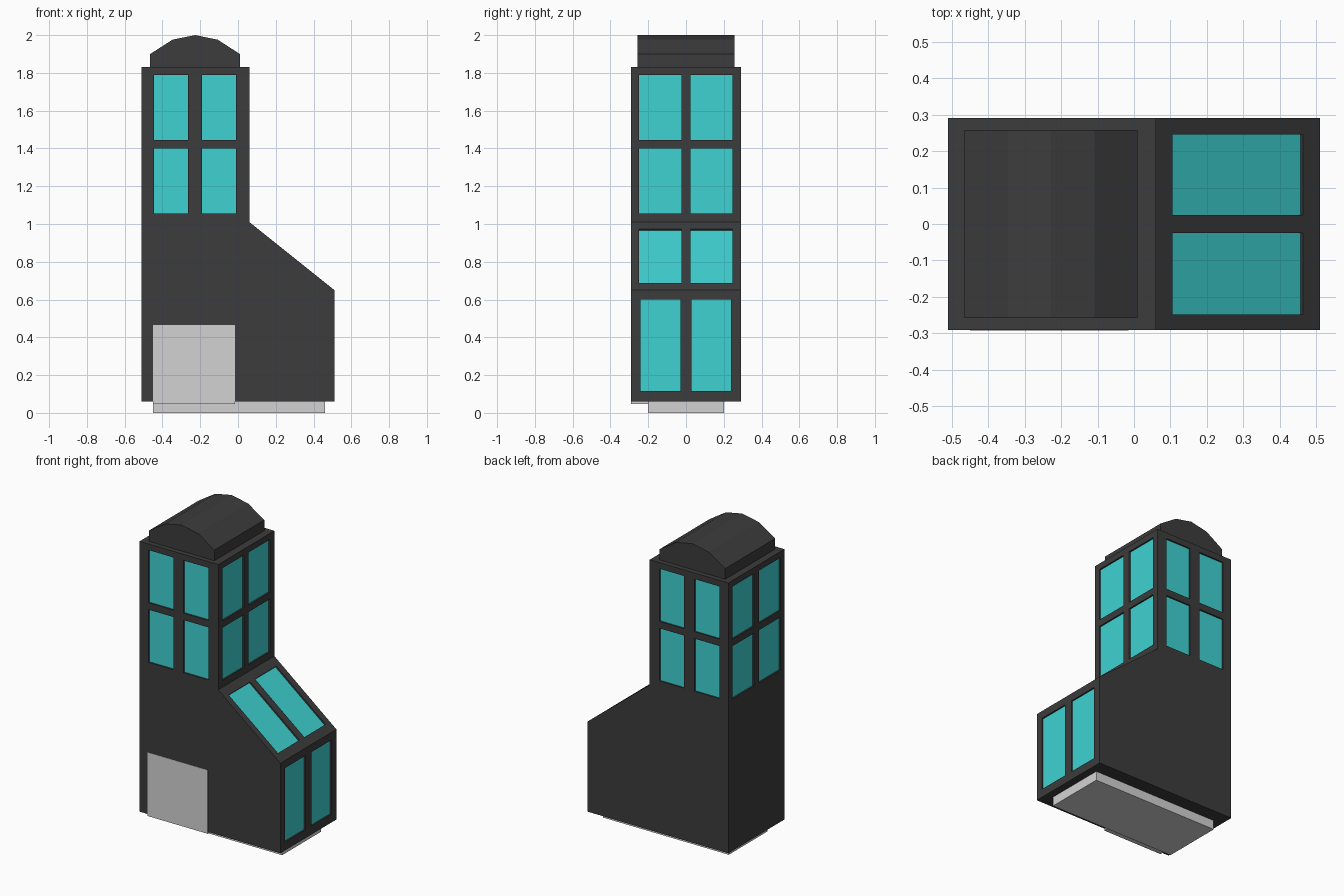
import bpy, bmesh
from mathutils import Vector

if "Cube" in bpy.data.objects:
    bpy.data.objects.remove(bpy.data.objects["Cube"])


def material(name, rgb):
    m = bpy.data.materials.new(name)
    m.diffuse_color = (*rgb, 1)
    m.use_nodes = True
    m.node_tree.nodes["Principled BSDF"].inputs["Base Color"].default_value = m.diffuse_color
    return m


DARK = material("charcoal", (0.045, 0.045, 0.045))
GLASS = material("turquoise_glass", (0.05, 0.65, 0.65))
PALE = material("pale_grey", (0.65, 0.65, 0.65))
RECESS = 0.01


def finish(name, bm, *mats):
    bmesh.ops.remove_doubles(bm, verts=bm.verts, dist=1e-5)
    mesh = bpy.data.meshes.new(name)
    bm.to_mesh(mesh)
    bm.free()
    for m in mats:
        mesh.materials.append(m)
    obj = bpy.data.objects.new(name, mesh)
    bpy.context.collection.objects.link(obj)
    return obj


def face(bm, points, mat=0):
    f = bm.faces.new([bm.verts.new(p) for p in points])
    f.material_index = mat
    return f


def prism(name, profile, y0, y1, mat):
    """Extrude an x-z profile along y."""
    bm = bmesh.new()
    f = face(bm, [(x, y0, z) for x, z in profile])
    ext = bmesh.ops.extrude_face_region(bm, geom=[f])["geom"]
    bmesh.ops.translate(bm, vec=(0, y1 - y0, 0),
                        verts=[v for v in ext if isinstance(v, bmesh.types.BMVert)])
    bmesh.ops.recalc_face_normals(bm, faces=bm.faces)
    return finish(name, bm, mat)


def box(name, x0, x1, y0, y1, z0, z1, mat):
    return prism(name, [(x0, z0), (x1, z0), (x1, z1), (x0, z1)], y0, y1, mat)


def window_wall(bm, at, us, vs):
    """Wall divided by cut lines; odd cells in both directions are sunk panes."""
    at_v = lambda u, v: Vector(at(u, v))
    o = at_v(us[0], vs[0])
    n = (at_v(us[-1], vs[0]) - o).cross(at_v(us[0], vs[-1]) - o).normalized()
    for i in range(len(us) - 1):
        for j in range(len(vs) - 1):
            rim = [at_v(us[i + a], vs[j + b]) for a, b in ((0, 0), (1, 0), (1, 1), (0, 1))]
            if i % 2 and j % 2:
                pane = [p - n * RECESS for p in rim]
                face(bm, pane, 1)
                for k in range(4):
                    m = (k + 1) % 4
                    face(bm, [rim[k], rim[m], pane[m], pane[k]])
            else:
                face(bm, rim)


# Main body: tower with a sloping glazed wing
X0, XT, X1, Y = -0.51, 0.06, 0.51, 0.29
ZB, ZE, ZS, ZT = 0.06, 0.65, 1.01, 1.83
body = bmesh.new()
tower_z = [ZS, 1.055, 1.40, 1.445, 1.79, ZT]
tower_x = [X0, -0.445, -0.265, -0.19, -0.01, XT]
side_y = [-Y, -0.248, -0.025, 0.025, 0.245, Y]
wing_y = [-Y, -0.242, -0.03, 0.03, 0.238, Y]
slope_z = lambda x: ZS + (x - XT) * (ZE - ZS) / (X1 - XT)

# Glazed walls: tower front, back, right, left, then wing slope and end
window_wall(body, lambda u, v: (u, -Y, v), tower_x, tower_z)
window_wall(body, lambda u, v: (u, Y, v), tower_x[::-1], tower_z)
window_wall(body, lambda u, v: (XT, u, v), side_y, tower_z)
window_wall(body, lambda u, v: (X0, u, v), side_y[::-1], tower_z)
window_wall(body, lambda u, v: (v, u, slope_z(v)), side_y, [X1, 0.463, 0.106, XT])
window_wall(body, lambda u, v: (X1, u, v), wing_y, [ZB, 0.115, 0.60, ZE])

# Plain walls, underside and tower top
lower = [(X0, ZB), (X1, ZB), (X1, ZE), (XT, ZS), (X0, ZS)]
face(body, [(x, -Y, z) for x, z in lower])
face(body, [(x, Y, z) for x, z in reversed(lower)])
face(body, [(X0, Y, ZB), (X0, -Y, ZB), (X0, -Y, ZS), (X0, Y, ZS)])
face(body, [(X0, Y, ZB), (X1, Y, ZB), (X1, -Y, ZB), (X0, -Y, ZB)])
face(body, [(X0, -Y, ZT), (XT, -Y, ZT), (XT, Y, ZT), (X0, Y, ZT)])
finish("tower_body", body, DARK, GLASS)

# Faceted vaulted roof
prism("vaulted_roof", [(-0.465, 1.825), (0.01, 1.825), (0.01, 1.90), (-0.108, 1.976),
                       (-0.227, 2.0), (-0.346, 1.976), (-0.465, 1.90)], -0.258, 0.258, DARK)

# Base slab and entrance block
box("base_slab", -0.45, 0.46, -0.2, 0.2, 0.0, 0.07, PALE)
box("entrance_door", -0.45, -0.015, -0.292, 0.198, 0.048, 0.465, PALE)
